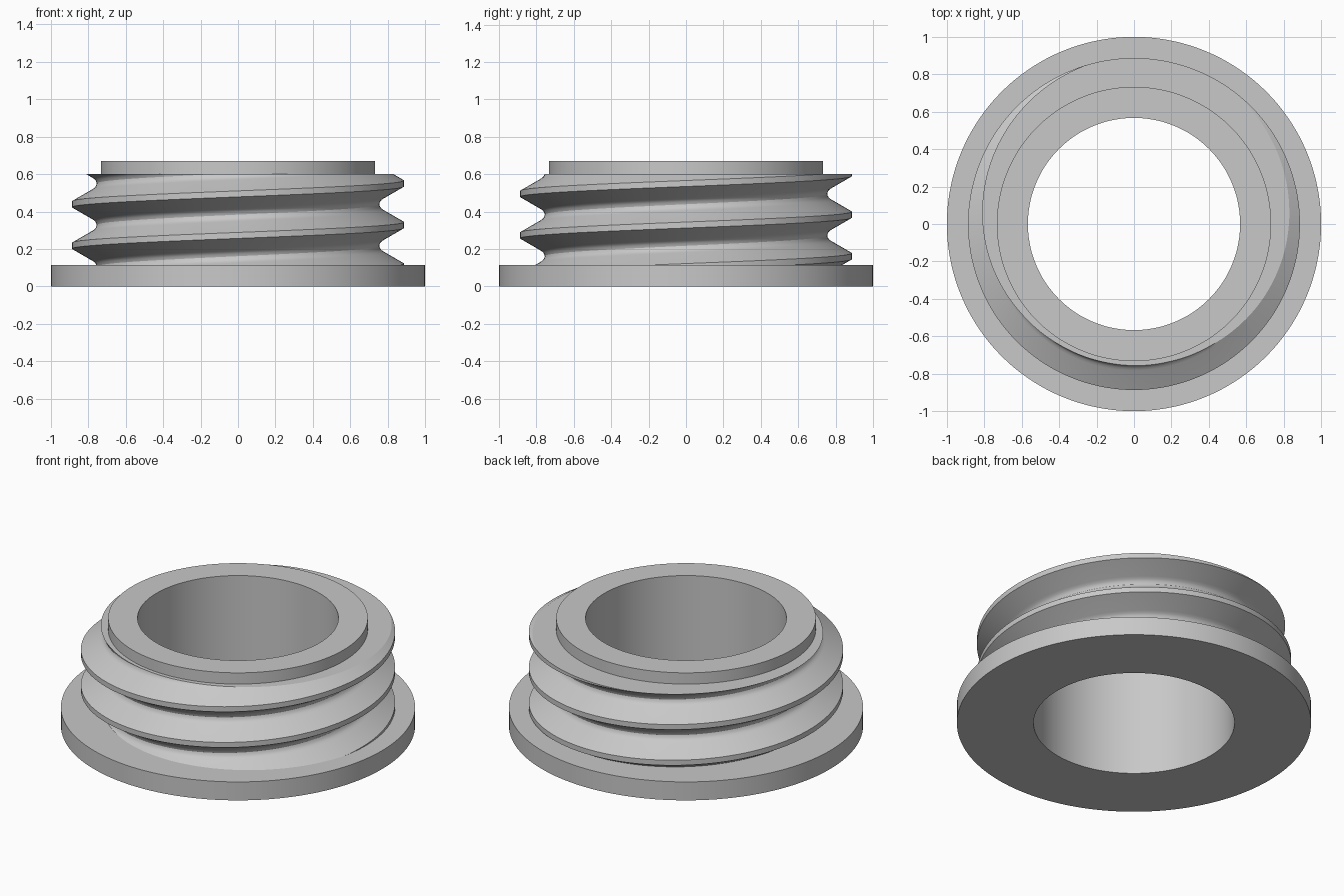
import bpy, bmesh, math

cube = bpy.data.objects.get("Cube")
if cube:
    bpy.data.objects.remove(cube)

SEGMENTS = 144
BORE, COLLAR, FLANGE = 0.567, 0.733, 1.0
FLANGE_TOP, BARREL_TOP, TOP = 0.115, 0.6, 0.67
PITCH, CREST_Z = 0.222, 0.328

# Half of one thread tooth: (height away from the crest centre, radius)
TOOTH = [(0, 0.887), (0.016, 0.887), (0.076, 0.783), (0.085, 0.769),
         (0.097, 0.759), (PITCH / 2, 0.755)]

grey = bpy.data.materials.new("Grey plastic")
grey.use_nodes = True
grey.diffuse_color = (0.58, 0.58, 0.58, 1)
grey.node_tree.nodes["Principled BSDF"].inputs["Base Color"].default_value = grey.diffuse_color


def sweep(name, column):
    """Sweep a column of (radius, z) points, given per angle, round the z axis."""
    bm = bmesh.new()
    rings = []
    for i in range(SEGMENTS + 1):
        a = 2 * math.pi * i / SEGMENTS
        rings.append([bm.verts.new((r * math.cos(a), r * math.sin(a), z))
                      for r, z in column(a)])
    for p, q in zip(rings, rings[1:]):
        for j in range(len(p) - 1):
            bm.faces.new((p[j], q[j], q[j + 1], p[j + 1]))
    # Merge the clipped thread ends; the helix seam closes separately
    bmesh.ops.remove_doubles(bm, verts=bm.verts, dist=0.0001)
    mesh = bpy.data.meshes.new(name)
    bm.to_mesh(mesh)
    bm.free()
    mesh.materials.append(grey)
    obj = bpy.data.objects.new(name, mesh)
    bpy.context.collection.objects.link(obj)
    bpy.ops.object.select_all(action="DESELECT")
    obj.select_set(True)
    bpy.context.view_layer.objects.active = obj
    bpy.ops.object.shade_smooth_by_angle(angle=math.radians(25))
    return obj


def tooth_radius(offset):
    d = abs((offset + PITCH / 2) % PITCH - PITCH / 2)
    for (d0, r0), (d1, r1) in zip(TOOTH, TOOTH[1:]):
        if d <= d1:
            return r0 + (r1 - r0) * (d - d0) / (d1 - d0)
    return TOOTH[-1][1]


def thread_column(a):
    """Thread outline at one angle, clipped flat at the flange and barrel top."""
    crest = CREST_Z + PITCH * a / (2 * math.pi)
    offsets = [-d for d, r in reversed(TOOTH[1:])] + [d for d, r in TOOTH[1:-1]]
    points = []
    for turn in range(-3, 4):
        for d in offsets:
            z = min(max(crest + turn * PITCH + d, FLANGE_TOP), BARREL_TOP)
            points.append((tooth_radius(z - crest), z))
    return points + [(COLLAR, BARREL_TOP)]


# Base flange
sweep("base_flange", lambda a: [(BORE, 0), (FLANGE, 0), (FLANGE, FLANGE_TOP),
                                (TOOTH[-1][1], FLANGE_TOP)])
# Threaded barrel with its top shoulder
sweep("threaded_barrel", thread_column)
# Collar on top and the bore through the middle
sweep("top_collar", lambda a: [(COLLAR, BARREL_TOP), (COLLAR, TOP), (BORE, TOP)])
sweep("bore_wall", lambda a: [(BORE, TOP), (BORE, 0)])
